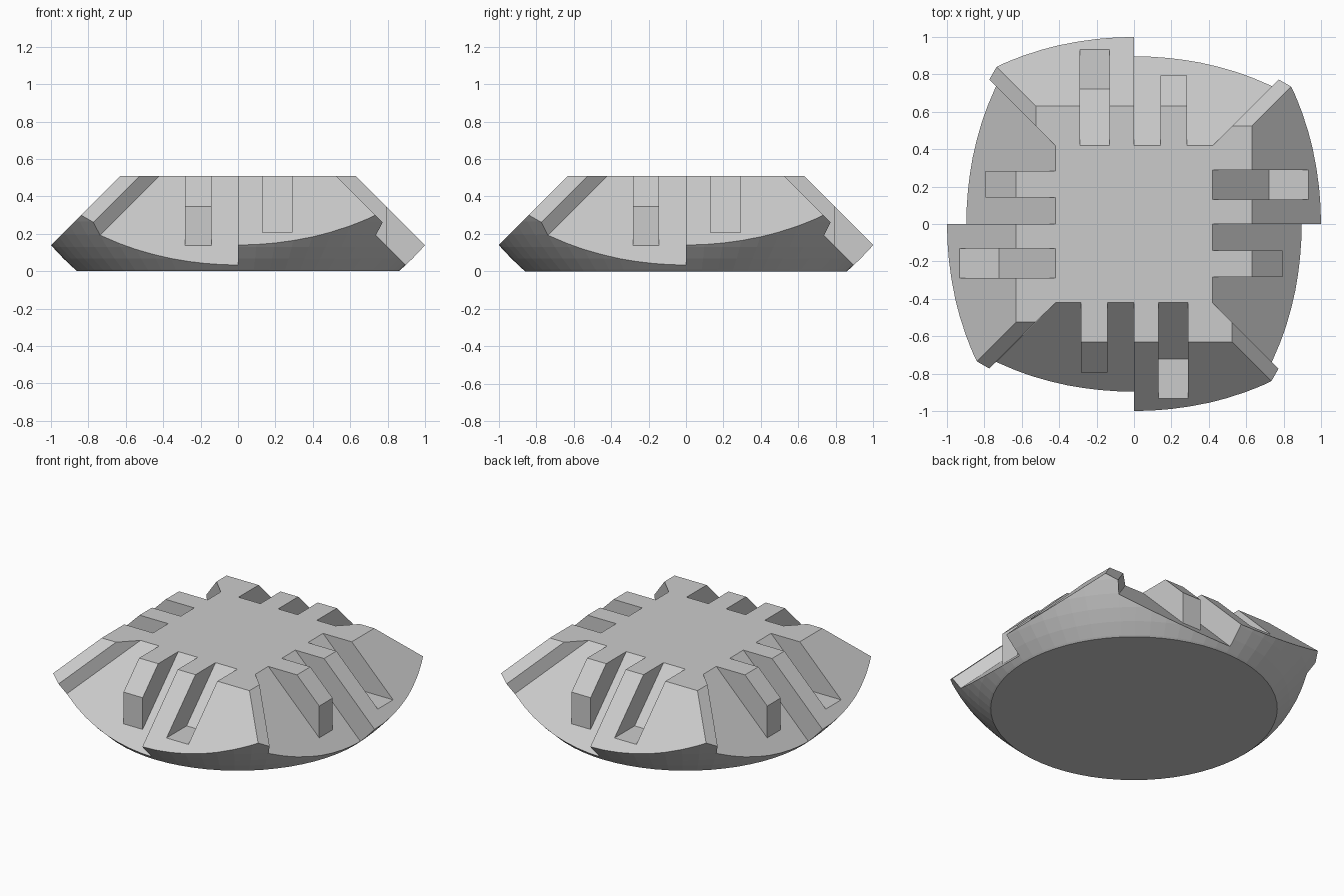
import bpy, bmesh, math
from mathutils import Matrix, Vector

if "Cube" in bpy.data.objects:
    bpy.data.objects.remove(bpy.data.objects["Cube"])

TOP = 0.51


def finish(bm, name):
    bmesh.ops.recalc_face_normals(bm, faces=bm.faces)
    me = bpy.data.meshes.new(name)
    bm.to_mesh(me)
    bm.free()
    ob = bpy.data.objects.new(name, me)
    bpy.context.collection.objects.link(ob)
    return ob


def hull_x4(name, points, turns=4):
    """Convex solid from points, repeated on all four sides."""
    bm = bmesh.new()
    for k in range(turns):
        rot = Matrix.Rotation(k * math.pi / 2, 3, 'Z')
        vs = [bm.verts.new(rot @ Vector(p)) for p in points]
        bmesh.ops.convex_hull(bm, input=vs)
    bmesh.ops.dissolve_limit(bm, angle_limit=0.01, verts=bm.verts, edges=bm.edges)
    return finish(bm, name)


def subtract(ob, cutter):
    cutter.hide_render = True
    mod = ob.modifiers.new("cut", 'BOOLEAN')
    mod.operation = 'DIFFERENCE'
    mod.solver = 'EXACT'
    mod.object = cutter
    bpy.context.view_layer.objects.active = ob
    bpy.ops.object.modifier_apply(modifier=mod.name)
    bpy.data.objects.remove(cutter)


# Body: a sphere trimmed by floor, top and four 45 degree planes
bm = bmesh.new()
bmesh.ops.create_uvsphere(bm, u_segments=64, v_segments=48, radius=math.sqrt(1.74),
                          matrix=Matrix.Translation((0, 0, 1)))
planes = [((0, 0, 0), (0, 0, -1)), ((0, 0, TOP), (0, 0, 1))]
planes += [((x, y, 0.14), (x, y, 1)) for x, y in ((1, 0), (-1, 0), (0, 1), (0, -1))]
for co, no in planes:
    bmesh.ops.bisect_plane(bm, geom=bm.verts[:] + bm.edges[:] + bm.faces[:], dist=1e-5,
                           plane_co=co, plane_no=no, clear_outer=True)
    bmesh.ops.holes_fill(bm, edges=[e for e in bm.edges if e.is_boundary], sides=0)
body = finish(bm, "joint_block")

# Recessed half of each side, leaving a peg standing
recess = hull_x4("recess_cutter", [
    (0, -0.33, 0.6), (-0.33, -0.33, 0.6), (0, -1.13, -0.2), (-1.13, -1.13, -0.2),
    (0, -1.5, 0.6), (-1.5, -1.5, 0.6), (0, -1.5, -0.2), (-1.5, -1.5, -0.2)])
peg = hull_x4("peg_gap", [(x, y, z) for x in (-0.283, -0.143)
                          for y in (-0.2, -0.793) for z in (-0.3, 0.7)])
subtract(recess, peg)
subtract(body, recess)

# Bevel at the end of each raised half
bevel = hull_x4("bevel_cutter", [(x, y, z) for y in (-1.5, -0.43) for x, z in
                ((0.435, 0.6), (1.235, -0.2), (1.5, -0.2), (1.5, 0.6))])
subtract(body, bevel)

# Slot in each raised half, with a flat floor at the lower end
slot = hull_x4("slot_cutter", [(x, y, z) for x in (0.13, 0.29) for y, z in
               ((-1.2, 0.207), (-0.723, 0.207), (-0.33, 0.6), (-1.2, 0.6))])
subtract(body, slot)
